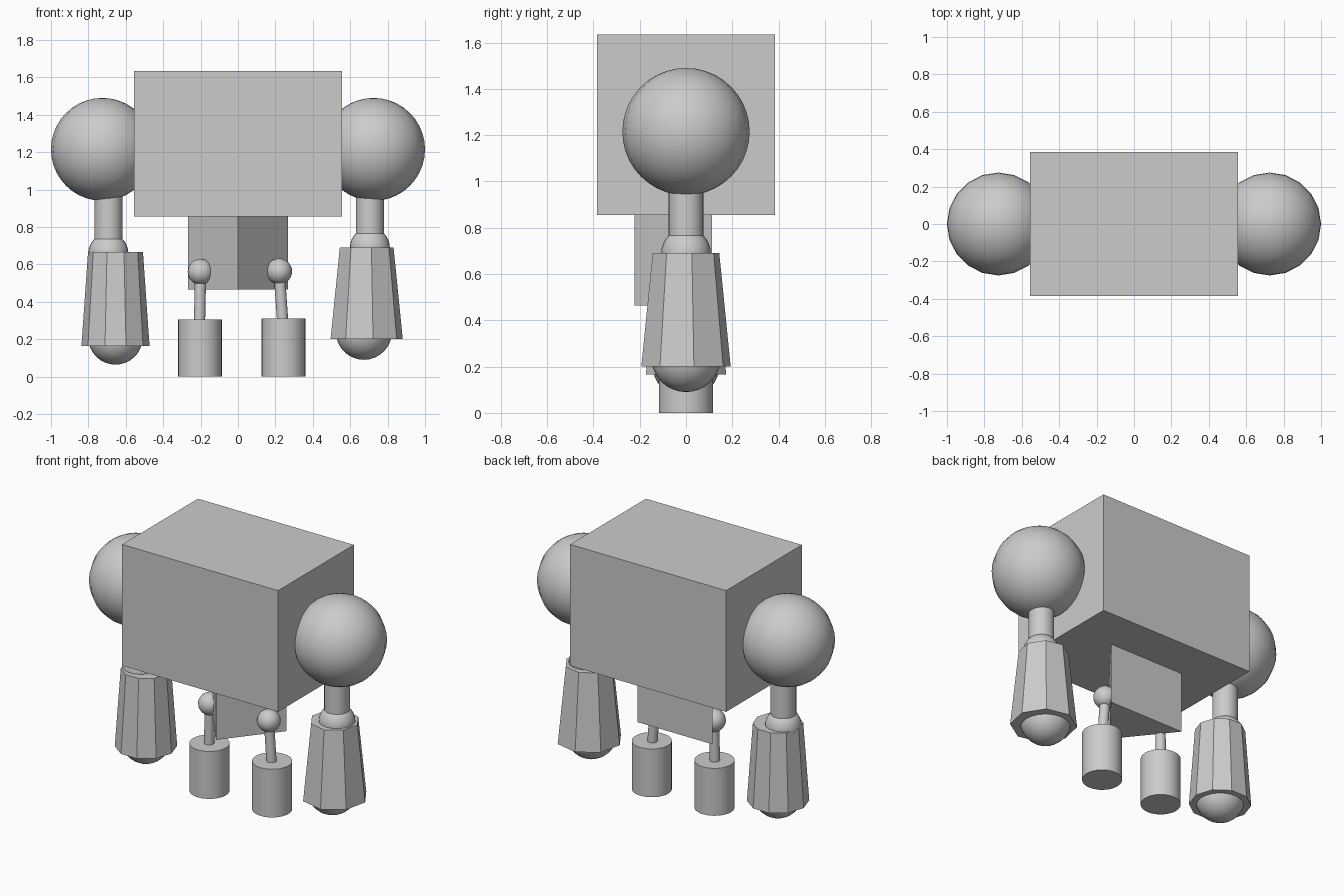
import bpy, math
from mathutils import Vector

if "Cube" in bpy.data.objects:
    bpy.data.objects.remove(bpy.data.objects["Cube"])


def finish(name, smooth):
    ob = bpy.context.object
    ob.name = ob.data.name = name
    bpy.ops.object.transform_apply(location=False, rotation=True, scale=True)
    if smooth:
        bpy.ops.object.shade_smooth_by_angle(angle=math.radians(40))
    return ob


def box(name, loc, size):
    bpy.ops.mesh.primitive_cube_add(size=1, location=loc)
    bpy.context.object.scale = size
    return finish(name, False)


def ball(name, loc, r, segs=24, rings=16):
    bpy.ops.mesh.primitive_uv_sphere_add(segments=segs, ring_count=rings, radius=r, location=loc)
    return finish(name, True)


def rod(name, a, b, r, sides=32):
    a, b = Vector(a), Vector(b)
    bpy.ops.mesh.primitive_cylinder_add(vertices=sides, radius=r, depth=(b - a).length,
                                        location=(a + b) / 2)
    bpy.context.object.rotation_euler = (b - a).to_track_quat('Z', 'Y').to_euler()
    return finish(name, True)


def prism(name, sides, x, z0, z1, r0, r1, turn, y_scale=1):
    bpy.ops.mesh.primitive_cone_add(vertices=sides, radius1=r0, radius2=r1, depth=z1 - z0,
                                    location=(x, 0, (z0 + z1) / 2))
    ob = bpy.context.object
    ob.rotation_euler.z = math.radians(turn)
    ob.scale.y = 1
    finish(name, False)
    ob.scale.y = y_scale
    return finish(name, False)


# Torso and triangular pelvis with its point to the front
box("torso", (0, 0, 1.245), (1.11, 0.77, 0.78))
prism("pelvis", 3, 0, 0.465, 0.86, 0.31, 0.31, 180, 0.72)

# Arms: side, upper arm x, elbow z, forearm (x, bottom, top, radii, sides, turn), hand
arms = [
    ("left", -1, -0.693, 0.66, (-0.655, 0.165, 0.665, 0.182, 0.147, 10, 18), (-0.655, 0.21), 0.146),
    ("right", 1, 0.705, 0.69, (0.688, 0.20, 0.69, 0.196, 0.146, 8, 10), (0.673, 0.24), 0.15),
]
for side, s, ax, ez, (fx, z0, z1, r0, r1, n, turn), (hx, hz), hr in arms:
    ball(side + "_shoulder", (s * 0.725, 0, 1.215), 0.275, 20, 20)
    rod(side + "_upper_arm", (ax, 0, ez), (ax, 0, 1.05), 0.075)
    ball(side + "_elbow", (ax, 0, ez), 0.107)
    prism(side + "_forearm", n, fx, z0, z1, r0, r1, turn)
    ball(side + "_hand", (hx, 0, hz), hr)

# Legs: side, hip x, hip z, foot x, foot top
for side, hx, hz, fx, top in [("left", -0.20, 0.56, -0.203, 0.305), ("right", 0.22, 0.563, 0.243, 0.31)]:
    ball(side + "_hip", (hx, 0, hz), 0.069)
    rod(side + "_leg", (hx, 0, hz), (fx - 0.003, 0, top - 0.03), 0.03)
    rod(side + "_foot", (fx, 0, 0), (fx, 0, top), 0.117)
